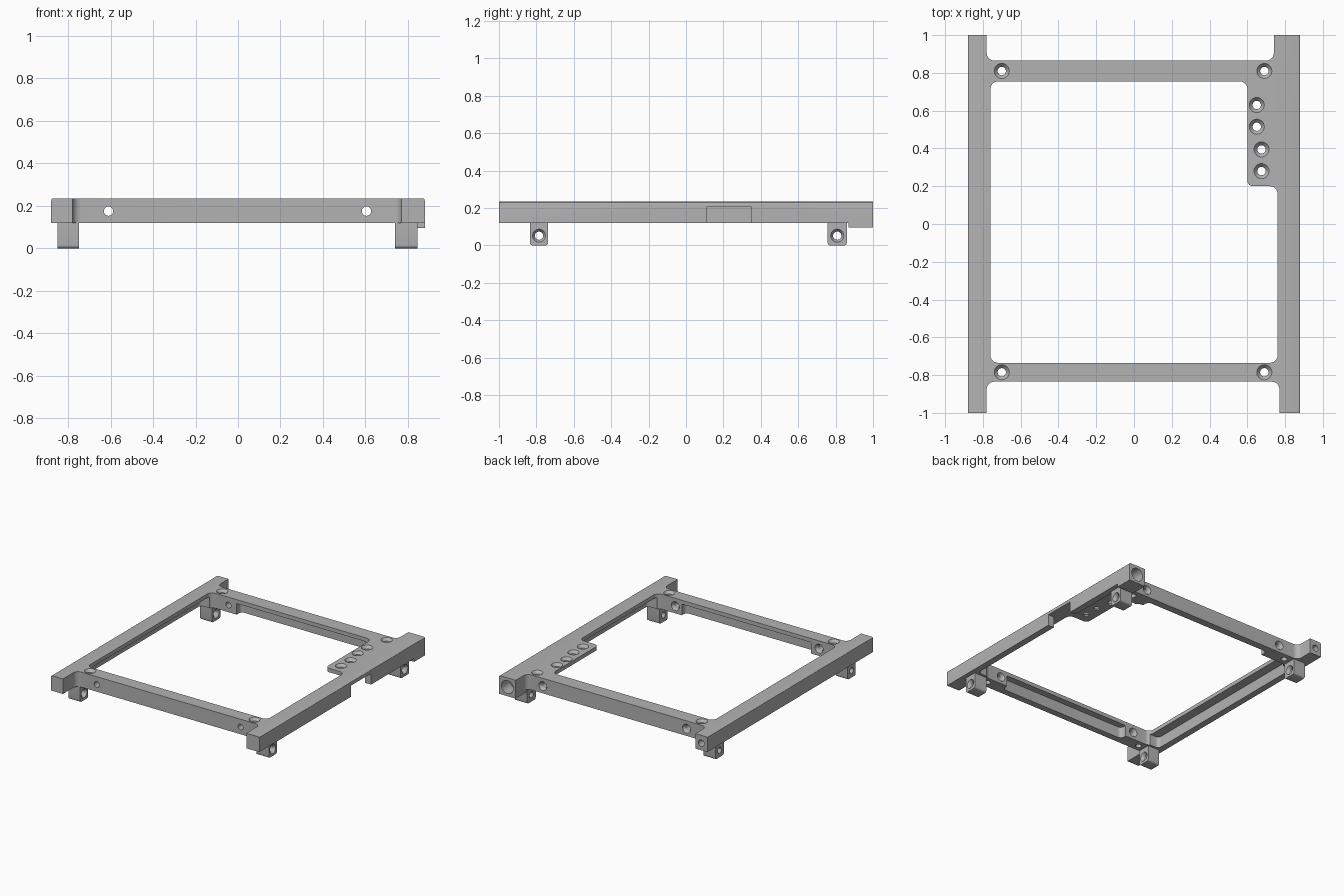
import bpy, bmesh, math
from mathutils import Vector, Matrix

cube = bpy.data.objects.get("Cube")
if cube:
    bpy.data.objects.remove(cube, do_unlink=True)

BOTTOM, TOP, LIP = 0.12, 0.235, 0.205

metal = bpy.data.materials.new("plain grey")
metal.use_nodes = True
GREY = (0.45, 0.45, 0.45, 1)
metal.diffuse_color = GREY
metal.node_tree.nodes["Principled BSDF"].inputs["Base Color"].default_value = GREY


def finish(name, bm):
    bmesh.ops.recalc_face_normals(bm, faces=bm.faces)
    mesh = bpy.data.meshes.new(name)
    bm.to_mesh(mesh)
    bm.free()
    mesh.materials.append(metal)
    ob = bpy.data.objects.new(name, mesh)
    bpy.context.collection.objects.link(ob)
    return ob


def rounded(points, steps=6):
    """Round each (x, y, radius) corner of a right-angled outline."""
    out = []
    for i, (x, y, r) in enumerate(points):
        p = Vector((x, y))
        if not r:
            out.append(p)
            continue
        a = (Vector(points[i - 1][:2]) - p).normalized() * r
        b = (Vector(points[(i + 1) % len(points)][:2]) - p).normalized() * r
        for k in range(steps + 1):
            t = k / steps * math.pi / 2
            out.append(p + a * (1 - math.sin(t)) + b * (1 - math.cos(t)))
    return out


def prism(name, points, z0, z1, edge_bevel=0):
    bm = bmesh.new()
    base = bm.faces.new([bm.verts.new((p.x, p.y, z0)) for p in rounded(points)])
    up = bmesh.ops.extrude_face_region(bm, geom=[base])["geom"]
    bmesh.ops.translate(bm, vec=(0, 0, z1 - z0),
                        verts=[v for v in up if isinstance(v, bmesh.types.BMVert)])
    if edge_bevel:
        # Soften the long outer top edges
        long_edges = [e for e in bm.edges if e.calc_length() > 1.9
                      and all(v.co.z > z1 - 0.001 for v in e.verts)]
        bmesh.ops.bevel(bm, geom=long_edges, offset=edge_bevel, segments=3,
                        profile=0.5, affect='EDGES')
    return finish(name, bm)


def block(name, x0, x1, y0, y1, z0, z1, r=0):
    return prism(name, [(x0, y0, r), (x1, y0, r), (x1, y1, r), (x0, y1, r)], z0, z1)


def screw_hole(start, axis, length, r, head=0, sink=0.02):
    """Drill from start along axis, with an optional flared mouth."""
    rings = [(-0.01, head or r), (0, head or r)]
    if head:
        rings.append((sink, r))
    rings.append((length, r))
    n = 24
    bm = bmesh.new()
    loops = [[bm.verts.new((q * math.cos(math.tau * k / n), q * math.sin(math.tau * k / n), d))
              for k in range(n)] for d, q in rings]
    for a, b in zip(loops, loops[1:]):
        for k in range(n):
            bm.faces.new((a[k], a[(k + 1) % n], b[(k + 1) % n], b[k]))
    bm.faces.new(loops[0])
    bm.faces.new(loops[-1])
    turn = Vector(axis).to_track_quat('Z', 'Y').to_matrix().to_4x4()
    bmesh.ops.transform(bm, matrix=Matrix.Translation(start) @ turn, verts=bm.verts)
    return finish("hole_cutter", bm)


def combine(target, other, operation):
    bpy.context.view_layer.objects.active = target
    mod = target.modifiers.new("combine", 'BOOLEAN')
    mod.operation = operation
    mod.solver = 'EXACT'
    mod.object = other
    bpy.ops.object.modifier_apply(modifier=mod.name)
    bpy.data.objects.remove(other, do_unlink=True)


# Frame outline: two rails joined by two cross bars
R = 0.04
frame = prism("frame", [
    (-0.88, -1, 0), (-0.78, -1, 0), (-0.78, -0.835, R), (0.77, -0.835, R),
    (0.77, -1, 0), (0.88, -1, 0), (0.88, 1, 0), (0.74, 1, 0),
    (0.74, 0.865, R), (-0.78, 0.865, R), (-0.78, 1, 0), (-0.88, 1, 0)],
    BOTTOM, TOP, 0.01)

# Central opening, leaving the screw tab on one side
combine(frame, prism("opening_cutter", [
    (-0.76, -0.735, R), (0.76, -0.735, R), (0.76, 0.2, R),
    (0.6, 0.2, 0.03), (0.6, 0.755, R), (-0.76, 0.755, R)], 0, 0.4), 'DIFFERENCE')

# Recesses under the inner lip of rails, bars and tab
for x0, x1, y0, y1 in ((-0.83, -0.6, -0.72, 0.735), (0.5, 0.83, -0.72, 0.735),
                       (-0.54, 0.55, -0.785, -0.6), (-0.54, 0.55, 0.6, 0.81)):
    combine(frame, block("recess_cutter", x0, x1, y0, y1, 0.05, LIP, 0.03), 'DIFFERENCE')

# Side notch
combine(frame, block("notch_cutter", 0.8, 0.95, 0.11, 0.35, 0.05, LIP), 'DIFFERENCE')

# Deeper corner around the large end bore
combine(frame, block("deep_corner", 0.74, 0.88, 0.87, 1, 0.095, 0.16), 'UNION')

# Mounting feet with rounded lower edges and cross holes
for x0, x1 in ((-0.85, -0.75), (0.74, 0.845)):
    for y0, y1 in ((-0.835, -0.737), (0.757, 0.86)):
        foot = block("foot", x0, x1, y0, y1, 0, 0.14)
        bm = bmesh.new()
        bm.from_mesh(foot.data)
        low = [e for e in bm.edges if all(v.co.z < 0.001 for v in e.verts)
               and abs(e.verts[0].co.x - e.verts[1].co.x) > 0.01]
        bmesh.ops.bevel(bm, geom=low, offset=0.015, segments=4, profile=0.5, affect='EDGES')
        bm.to_mesh(foot.data)
        bm.free()
        combine(frame, foot, 'UNION')
        combine(frame, screw_hole((x1, (y0 + y1) / 2, 0.052), (-1, 0, 0), 0.13, 0.022, 0.035),
                'DIFFERENCE')

# Countersunk holes from the top
corners = [(x, y) for x in (-0.7, 0.69) for y in (-0.785, 0.81)]
tab = [(0.65, 0.63), (0.65, 0.515), (0.675, 0.395), (0.675, 0.28)]
for x, y in corners + tab:
    combine(frame, screw_hole((x, y, TOP), (0, 0, -1), 0.2, 0.022, 0.04), 'DIFFERENCE')

# Holes through the cross bars
for x in (-0.61, 0.605):
    for y in (-0.735, 0.865):
        combine(frame, screw_hole((x, y, 0.175), (0, -1, 0), 0.15, 0.022, 0.034), 'DIFFERENCE')

# Blind bores in the back rail ends
combine(frame, screw_hole((0.81, 1, 0.165), (0, -1, 0), 0.1, 0.05), 'DIFFERENCE')
combine(frame, screw_hole((-0.83, 1, 0.175), (0, -1, 0), 0.1, 0.025), 'DIFFERENCE')

bpy.ops.object.select_all(action='DESELECT')
frame.select_set(True)
bpy.context.view_layer.objects.active = frame
bpy.ops.object.shade_smooth_by_angle(angle=math.radians(30))
